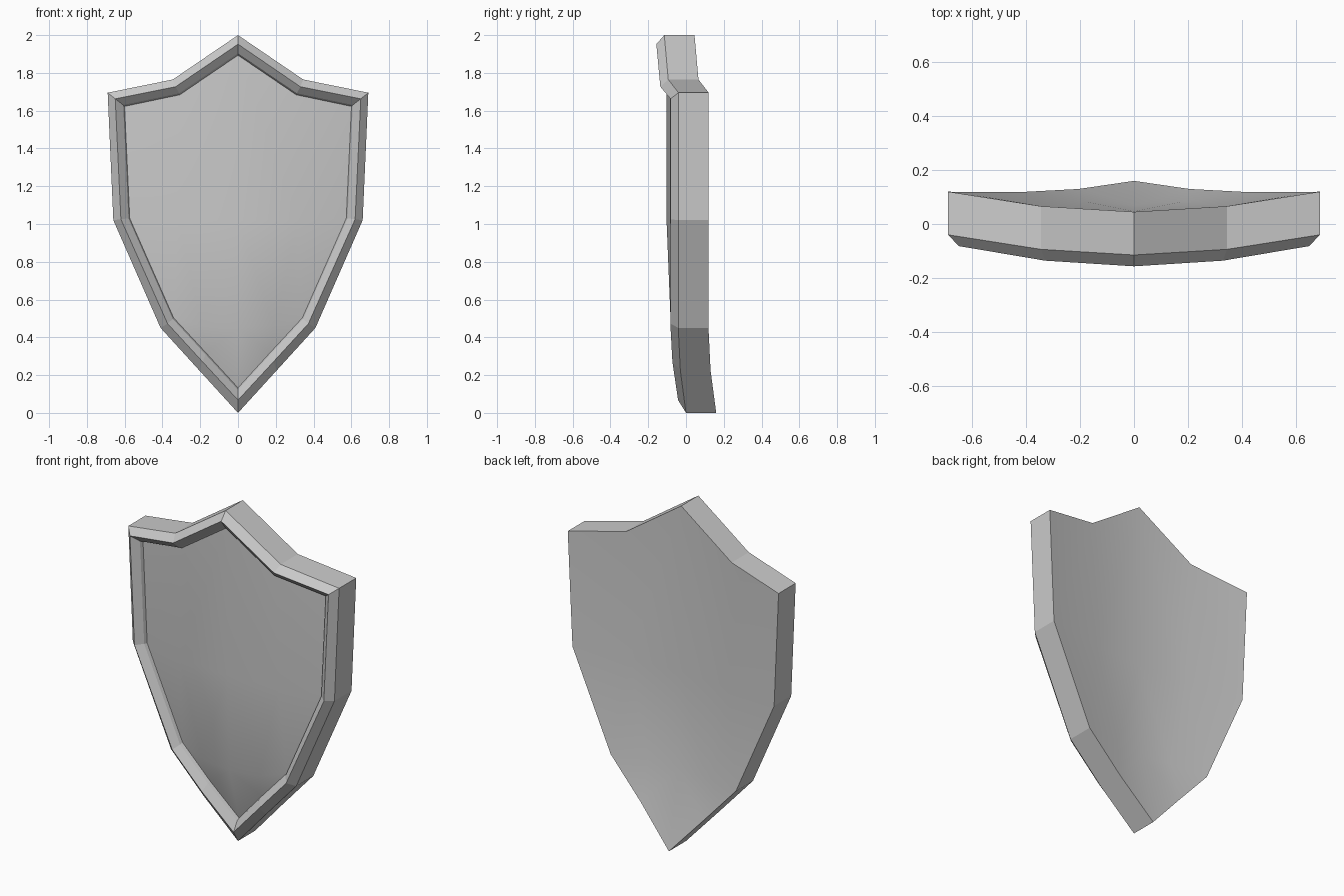
import bpy
import bmesh

if "Cube" in bpy.data.objects:
    bpy.data.objects.remove(bpy.data.objects["Cube"])

# Right half of the outline, top to bottom tip: each ring is a list of (x, z)
outer = [(0, 2.0), (0.345, 1.765), (0.69, 1.695), (0.66, 1.02), (0.41, 0.45), (0.205, 0.225), (0, 0)]
crest = [(0, 1.952), (0.33, 1.727), (0.65, 1.663), (0.62, 1.025), (0.373, 0.473), (0.187, 0.27), (0, 0.068)]
inner = [(0, 1.904), (0.312, 1.692), (0.608, 1.63), (0.58, 1.03), (0.345, 0.497), (0.172, 0.31), (0, 0.122)]
# Curved depth of the front edge at each outline point
depth = [-0.115, -0.094, -0.04, -0.041, -0.041, -0.03, 0.0]
# Interior points (x, z, depth): upper spine, upper middle, lower spine, lower middle
core = [(0, 1.02, -0.113), (0.32, 1.02, -0.094), (0, 0.45, -0.09), (0.19, 0.46, -0.075)]

THICKNESS = 0.16
RIM_HEIGHT = 0.042

bm = bmesh.new()


def ring(points, offset, shrink=1.0):
    """One half-outline loop, pushed along y."""
    return [bm.verts.new((x * shrink, d + offset, 1.02 + (z - 1.02) * shrink))
            for (x, z), d in zip(points, depth)]


def bridge(a, b):
    """Flat strip between two half-outline loops."""
    for i in range(len(a) - 1):
        bm.faces.new((a[i], a[i + 1], b[i + 1], b[i]))


def fill(loop, offset):
    """Softly curved sheet inside a half-outline loop."""
    t, a, b, c, d, e, f = loop
    s1, m1, s2, m2 = [bm.verts.new((x, y + offset, z)) for x, z, y in core]
    for face in ((t, a, m1, s1), (a, b, c, m1), (s1, m1, m2, s2),
                 (m1, c, d, m2), (s2, m2, e, f), (m2, d, e)):
        bm.faces.new(face).smooth = True


# Side wall, raised rim, inner lip and recessed panel
back = ring(outer, THICKNESS)
edge = ring(outer, 0)
top = ring(crest, -RIM_HEIGHT)
lip = ring(inner, -0.008)
panel = ring(inner, 0.01, 0.988)
for a, b in zip((back, edge, top, lip), (edge, top, lip, panel)):
    bridge(a, b)
fill(panel, 0.01)
fill(back, THICKNESS)

# Left half
bmesh.ops.mirror(bm, geom=bm.verts[:] + bm.edges[:] + bm.faces[:], axis='X', merge_dist=0.0001)
bmesh.ops.remove_doubles(bm, verts=bm.verts[:], dist=0.0001)
bmesh.ops.recalc_face_normals(bm, faces=bm.faces[:])

# Keep the borders of the smooth sheets crisp
for e in bm.edges:
    e.smooth = all(f.smooth for f in e.link_faces)

mesh = bpy.data.meshes.new("shield")
bm.to_mesh(mesh)
bm.free()
shield = bpy.data.objects.new("shield", mesh)
bpy.context.collection.objects.link(shield)
